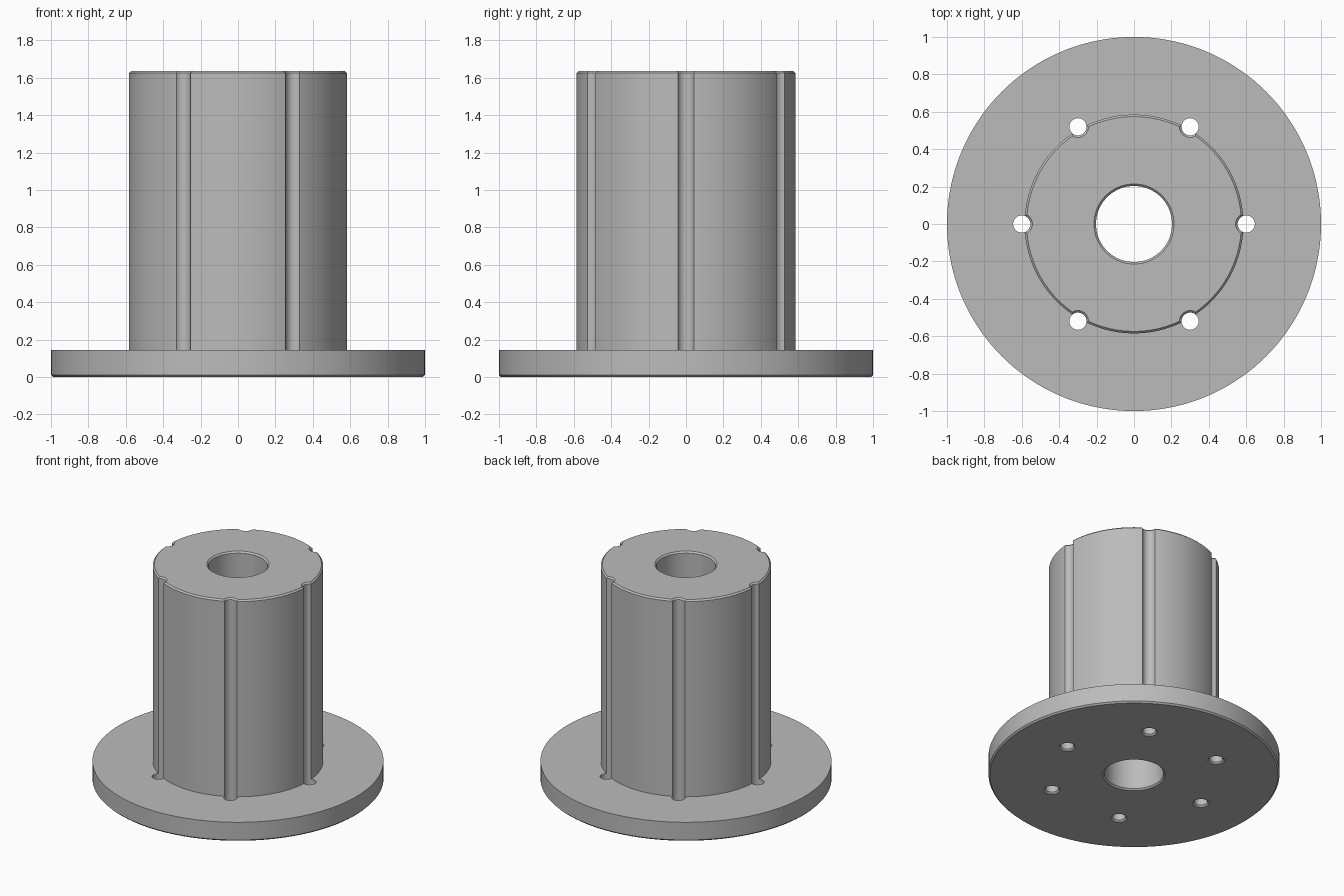
import bpy, bmesh, math
from mathutils import Matrix, Vector

default = bpy.data.objects.get("Cube")
if default:
    bpy.data.objects.remove(default, do_unlink=True)

HEIGHT, FLANGE_TOP = 1.635, 0.145
FLANGE_R, HUB_R, BORE_R = 1.0, 0.585, 0.203
HOLE_R, HOLE_RING = 0.046, 0.6
BEVEL = 0.011

grey = bpy.data.materials.new("plain grey")
grey.use_nodes = True
colour = (0.5, 0.5, 0.5, 1)
grey.diffuse_color = colour
grey.node_tree.nodes["Principled BSDF"].inputs["Base Color"].default_value = colour


def lathe(bm, profile, steps, centre=(0, 0)):
    """Spin a closed (radius, z) outline around a vertical axis."""
    offset = Vector((centre[0], centre[1], 0))
    rings = []
    for i in range(steps):
        turn = Matrix.Rotation(math.tau * i / steps, 3, "Z")
        rings.append([bm.verts.new(offset + turn @ Vector((r, 0, z))) for r, z in profile])
    n = len(profile)
    for i, ring in enumerate(rings):
        following = rings[(i + 1) % steps]
        for j in range(n):
            k = (j + 1) % n
            bm.faces.new((ring[j], following[j], following[k], ring[k]))
    return rings


def make_object(name, bm):
    bmesh.ops.recalc_face_normals(bm, faces=bm.faces)
    mesh = bpy.data.meshes.new(name)
    bm.to_mesh(mesh)
    bm.free()
    mesh.materials.append(grey)
    obj = bpy.data.objects.new(name, mesh)
    bpy.context.collection.objects.link(obj)
    return obj


# Flange, hub and chamfered bore as one turned part
bm = bmesh.new()
lathe(bm, [
    (BORE_R + BEVEL, 0), (FLANGE_R - BEVEL, 0), (FLANGE_R, BEVEL),
    (FLANGE_R, FLANGE_TOP), (HUB_R, FLANGE_TOP), (HUB_R, HEIGHT - BEVEL),
    (HUB_R - BEVEL, HEIGHT), (BORE_R + BEVEL, HEIGHT),
    (BORE_R, HEIGHT - BEVEL), (BORE_R, BEVEL)], 144)
hub = make_object("flanged_hub", bm)

# Six drills, flared at both ends, cut the grooves and flange holes
bm = bmesh.new()
over = 0.02
wide = HOLE_R + BEVEL + over
for i in range(6):
    a = math.tau * i / 6
    rings = lathe(bm, [
        (wide, -over), (HOLE_R, BEVEL), (HOLE_R, HEIGHT - BEVEL), (wide, HEIGHT + over)],
        32, (HOLE_RING * math.cos(a), HOLE_RING * math.sin(a)))
    # Replace the inner wall of the spun outline with end caps
    walls = [f for f in bm.faces if any(ring[0] in f.verts and ring[3] in f.verts for ring in rings)]
    bmesh.ops.delete(bm, geom=walls, context="FACES_ONLY")
    for end in (0, 3):
        bm.faces.new([ring[end] for ring in rings])
drills = make_object("groove_drills", bm)
drills.hide_render = True

cut = hub.modifiers.new("grooves", "BOOLEAN")
cut.operation, cut.solver, cut.object = "DIFFERENCE", "EXACT", drills
bpy.ops.object.select_all(action="DESELECT")
bpy.context.view_layer.objects.active = hub
hub.select_set(True)
bpy.ops.object.modifier_apply(modifier=cut.name)
bpy.data.objects.remove(drills, do_unlink=True)
bpy.ops.object.shade_smooth_by_angle(angle=math.radians(30))
